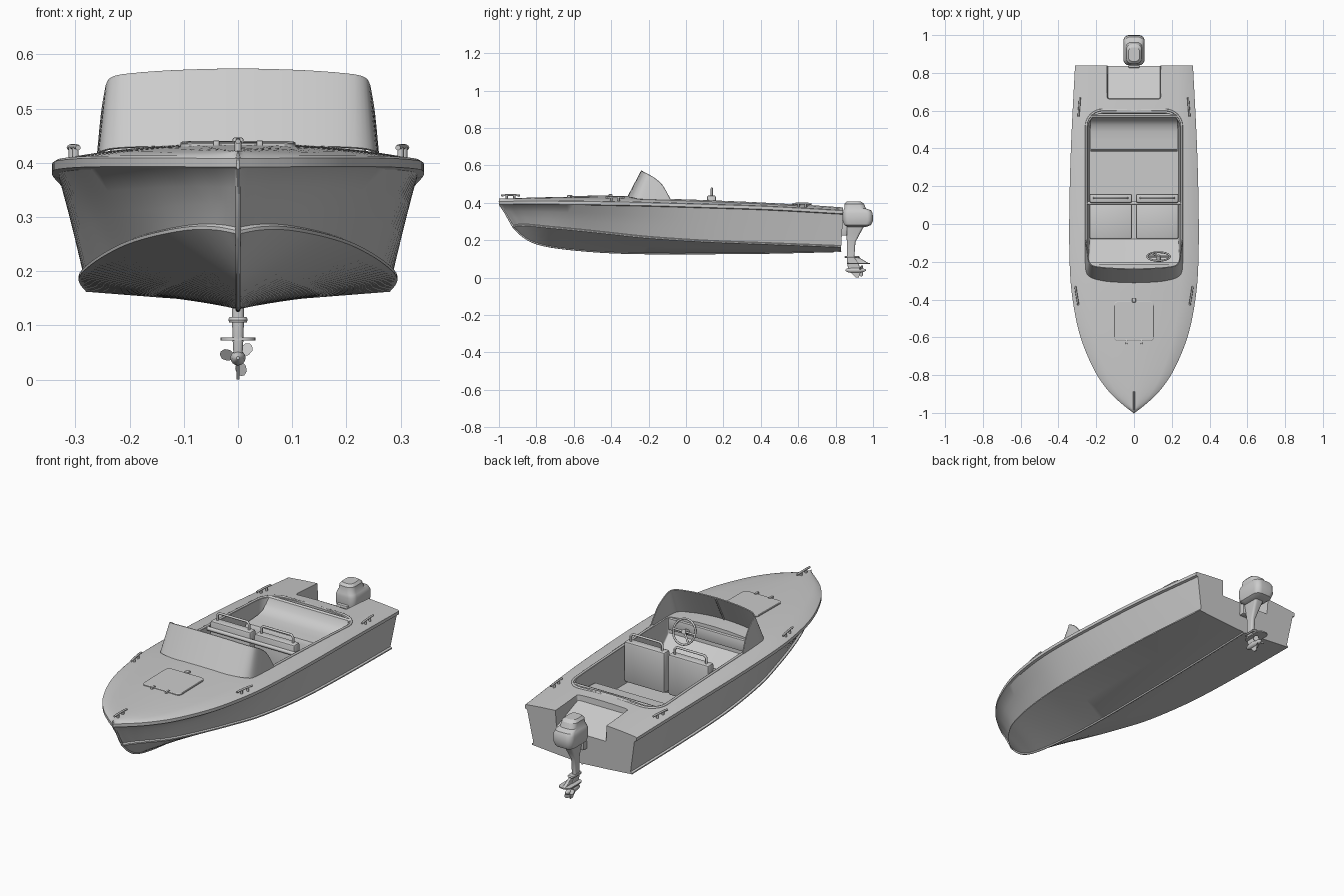
import bpy, bmesh, math
from mathutils import Vector, Euler

if "Cube" in bpy.data.objects:
    bpy.data.objects.remove(bpy.data.objects["Cube"])

# ---------- helpers ----------
def finish(ob, angle=32):
    bpy.ops.object.select_all(action='DESELECT')
    ob.select_set(True)
    bpy.context.view_layer.objects.active = ob
    if ob.type == 'CURVE':
        bpy.ops.object.convert(target='MESH')
    for m in list(ob.modifiers):
        bpy.ops.object.modifier_apply(modifier=m.name)
    bpy.ops.object.shade_smooth_by_angle(angle=math.radians(angle))
    return ob

def loft(name, rings, closed=True, caps=True, mods=()):
    bm = bmesh.new()
    R = [[bm.verts.new(p) for p in r] for r in rings]
    n = len(R[0])
    for a, b in zip(R, R[1:]):
        for i in range(n if closed else n - 1):
            j = (i + 1) % n
            bm.faces.new((a[i], a[j], b[j], b[i]))
    if caps:
        bm.faces.new(R[0]); bm.faces.new(R[-1][::-1])
    bmesh.ops.recalc_face_normals(bm, faces=bm.faces)
    me = bpy.data.meshes.new(name)
    bm.to_mesh(me); bm.free()
    ob = bpy.data.objects.new(name, me)
    bpy.context.collection.objects.link(ob)
    for kind, props in mods:
        m = ob.modifiers.new(kind, kind)
        for k, v in props.items():
            setattr(m, k, v)
    return finish(ob)

def box(name, x0, x1, y0, y1, z0, z1, bev=.004):
    ring = lambda z: [(x0, y0, z), (x1, y0, z), (x1, y1, z), (x0, y1, z)]
    return loft(name, [ring(z0), ring(z1)], mods=[('BEVEL', dict(width=bev, segments=2))])

def tube(name, pts, r, cyclic=False):
    cu = bpy.data.curves.new(name, 'CURVE')
    cu.dimensions = '3D'; cu.bevel_depth = r; cu.bevel_resolution = 2; cu.use_fill_caps = True
    s = cu.splines.new('POLY'); s.points.add(len(pts) - 1); s.use_cyclic_u = cyclic
    for p, q in zip(s.points, pts):
        p.co = (*q, 1)
    ob = bpy.data.objects.new(name, cu)
    bpy.context.collection.objects.link(ob)
    return finish(ob, 50)

def rrect(hx, y0, y1, z, rf, rb, n=6):
    pts = []
    for cx, cy, r, a0 in ((hx - rf, y0 + rf, rf, -90), (hx - rb, y1 - rb, rb, 0),
                          (rb - hx, y1 - rb, rb, 90), (rf - hx, y0 + rf, rf, 180)):
        for i in range(n + 1):
            a = math.radians(a0 + 90 * i / n)
            pts.append((cx + r * math.cos(a), cy + r * math.sin(a), z))
    return pts

# ---------- hull: sheer (y,x,z), chine (y,x,z), keel (y,z) per station ----------
S = [(-1.0, .003, .408, -.925, .003, .275, -.922, .268),
     (-.96, .055, .408, -.895, .042, .282, -.87, .22),
     (-.89, .130, .409, -.84, .090, .282, -.81, .187),
     (-.78, .207, .409, -.74, .148, .272, -.72, .165),
     (-.60, .283, .408, -.58, .200, .257, -.57, .147),
     (-.40, .325, .405, -.40, .240, .238, -.40, .135),
     (-.20, .341, .401, -.20, .272, .217, -.20, .130),
     (.10, .342, .392, .10, .292, .197, .10, .130),
     (.45, .332, .380, .45, .292, .183, .45, .133),
     (.84, .312, .358, .83, .280, .168, .83, .142)]

def spline(T, n=5):
    out = []
    for i in range(len(T) - 1):
        p = [T[max(i - 1, 0)], T[i], T[i + 1], T[min(i + 2, len(T) - 1)]]
        for k in range(n):
            t = k / n
            out.append(tuple(.5 * (2 * b + (c - a) * t + (2 * a - 5 * b + 4 * c - d) * t * t
                                   + (3 * b - a - 3 * c + d) * t ** 3) for a, b, c, d in zip(*p)))
    return out + [tuple(T[-1])]

ST = spline(S)
camber = lambda y: .010 + .020 * min(1, (y + 1) / .7) - .015 * max(0, y)

def deck_z(x, y):
    for a, b in zip(ST, ST[1:]):
        if y <= b[0]:
            break
    t = (y - a[0]) / (b[0] - a[0])
    xs, zs = a[1] + (b[1] - a[1]) * t, a[2] + (b[2] - a[2]) * t
    return zs + .004 + camber(y) * (1 - min(1, abs(x) / max(xs, .01)) ** 2)

rings = []
for ys, xs, zs, yc, xc, zc, yk, zk in ST:
    q = lambda x: max(x, .002)
    a, b = Vector((q(xc - .009), yc, zc + .004)), Vector((q(xs - .012), ys, zs - .02))
    flare = .010 * max(0, -yc)
    half = [Vector((0, yk, zk)), Vector((q(xc * .5), (yk + yc) / 2, (zk + zc) / 2 - .004)),
            Vector((q(xc), yc, zc - .006)), Vector((q(xc), yc, zc)), a]
    half += [a.lerp(b, f) + Vector((-min(flare, a.x * .2), 0, 0)) for f in (.35, .68)]
    half += [b, Vector((q(xs), ys, zs - .016)), Vector((q(xs), ys, zs)), Vector((q(xs - .006), ys, zs + .004))]
    half += [Vector((q(xs - .006) * f, ys, zs + .004 + camber(ys) * (1 - f * f))) for f in (.75, .5, .25, 0)]
    rings.append(half + [Vector((-p.x, p.y, p.z)) for p in half[-2:0:-1]])

# cockpit with sloped footwell, and motor well sloping down to the transom
cockpit = loft('cockpit_cutter', [rrect(.235, -.08, .57, .222, .01, .07), rrect(.243, -.21, .585, .34, .01, .08),
                                  rrect(.250, -.225, .6, .6, .02, .085)])
slope = lambda pts: [(x, y, .364 - .40 * (y - .66)) for x, y, _ in pts]
well = loft('well_cutter', [slope(rrect(.138, .664, .95, 0, .01, .01)), rrect(.146, .66, .95, .42, .01, .01)])
hull = loft('hull', rings, mods=[('BOOLEAN', dict(object=c, operation='DIFFERENCE', solver='EXACT'))
                                 for c in (cockpit, well)])
for c in (cockpit, well):
    bpy.data.objects.remove(c)

# keel strip along stem and bottom
tube('keel_strip', [(0, -.998, .41), (0, -.965, .345)] + [(0, s[6], s[7]) for s in ST], .005)

# coaming around the cockpit
arc = [p for p in rrect(.253, -.1, .604, 0, .01, .088) if p[1] > .4]
path = [(.253, y, 0) for y in (-.1, .05, .2, .35)] + arc + [(-.253, y, 0) for y in (.35, .2, .05, -.1)]
tube('cockpit_coaming', [(x, y, deck_z(x, y)) for x, y, _ in path], .006)

# ---------- windshield ----------
lo = [(0, -.312, .43), (.12, -.305, .43), (.20, -.291, .428), (.236, -.275, .425), (.252, -.25, .42),
      (.256, -.2, .418), (.257, -.15, .416), (.257, -.09, .412)]
hi = [(0, -.238, .571), (.12, -.234, .568), (.20, -.226, .562), (.228, -.215, .557), (.239, -.198, .548),
      (.244, -.165, .528), (.25, -.125, .49), (.257, -.085, .418)]
full = lambda h: [(-x, y, z) for x, y, z in h[:0:-1]] + h
lo, hi = spline(full(lo), 3), spline(full(hi), 3)
loft('windshield', [lo, hi], closed=False, caps=False, mods=[('SOLIDIFY', dict(thickness=.005, offset=0))])
tube('windshield_frame', hi, .003)
tube('windshield_mullion', [(0, -.306, .43), (0, -.234, .57)], .004)

# ---------- dash, steering wheel ----------
box('dashboard', -.24, .24, -.235, -.2, .36, .418)
C, rot = Vector((.13, -.172, .39)), Euler((math.radians(-68), 0, 0))
place = lambda x, y, z=0: C + rot.to_matrix() @ Vector((x, y, z))
tube('steering_wheel', [place(.06 * math.cos(i * math.pi / 16), .06 * math.sin(i * math.pi / 16))
                        for i in range(32)], .005, True)
tube('wheel_spokes', [place(-.058, 0), place(.058, 0)], .005)
tube('wheel_lower_spoke', [place(0, 0), place(-.035, .046)], .005)
tube('steering_column', [place(0, 0, .006), place(0, 0, -.05)], .012)

# ---------- seats ----------
for side, s in (('left', -1), ('right', 1)):
    xa, xb = sorted((s * .010, s * .236))
    box(side + '_seat_base', xa + .01, xb - .01, -.06, .12, .215, .265)
    box(side + '_seat_cushion', xa, xb, -.078, .12, .265, .292, .008)
    box(side + '_seat_back', xa, xb, .112, .160, .235, .440, .010)
    m = (xa + xb) / 2
    tube(side + '_seat_handle', [(m - .088, .138, .43), (m - .088, .138, .466), (m - .078, .138, .477),
         (m + .078, .138, .477), (m + .088, .138, .466), (m + .088, .138, .43)], .006)
tube('seat_cross_bar', [(-.26, .11, .400), (.26, .11, .400)], .010)
prof = [(.385, .215), (.385, .305), (.395, .322), (.44, .325), (.49, .328), (.525, .338), (.55, .358),
        (.563, .39), (.575, .395), (.585, .38), (.575, .215)]
loft('rear_bench', [[(x, y, z) for y, z in prof] for x in (-.23, .23)])

# ---------- foredeck hatch ----------
hz = lambda pts, d: [(x, y, deck_z(x, y) + d) for x, y, _ in pts]
base = rrect(.106, -.62, -.41, 0, .022, .022)
loft('deck_hatch', [hz(base, -.008), hz(base, .004), hz(rrect(.103, -.617, -.413, 0, .02, .02), .006)])
for s in (-1, 1):
    z = deck_z(.045, -.625)
    box('hatch_hinge', s * .04 - .006, s * .04 + .006, -.635, -.608, z - .005, z + .009, .003)
z = deck_z(0, -.4)
box('hatch_latch', -.010, .010, -.415, -.392, z - .005, z + .010, .003)

# ---------- cleats ----------
def cleat(name, x, y, dx=0., L=.05):
    z = deck_z(x, y)
    tube(name + '_bar', [(x - dx, y - L, z + .015), (x - dx * .6, y - L * .6, z + .017),
                         (x + dx * .6, y + L * .6, z + .017), (x + dx, y + L, z + .015)], .005)
    for t in (-.4, .4):
        tube(name + '_post', [(x + dx * t, y + L * t, z - .006), (x + dx * t, y + L * t, z + .016)], .006)

cleat('bow_cleat', 0, -.938)
for s in (-1, 1):
    cleat('fore_cleat', s * .303, -.38, s * .008)
    cleat('aft_cleat', s * .290, .62, -s * .004)

# ---------- outboard motor ----------
stack = lambda rows, r: [rrect(hx, a, b, z, min(r, hx * .8), min(r, hx * .8)) for hx, a, b, z in rows]
loft('motor_cowl', stack([(.032, .86, .96, .270), (.050, .845, .99, .282), (.056, .84, 1.0, .305),
     (.055, .84, .998, .345), (.050, .842, .990, .360), (.044, .846, .962, .370),
     (.041, .848, .952, .395), (.030, .86, .935, .407)], .03))
loft('motor_leg', stack([(.026, .855, .955, .280), (.019, .858, .93, .235), (.012, .86, .906, .19),
     (.011, .86, .900, .11), (.010, .862, .925, .075), (.008, .868, .93, .04)], .012))
loft('leg_collar', stack([(.016, .85, .925, .105), (.018, .848, .93, .11), (.016, .85, .925, .115)], .017))
loft('cavitation_plate', stack([(.032, .862, .985, .072), (.032, .862, .985, .078)], .028))
loft('leg_rear_fairing', stack([(.008, .88, .975, .078), (.007, .88, .93, .105)], .008))
circ = lambda r, y: [(r * math.cos(i * math.pi / 8), y, .04 + r * math.sin(i * math.pi / 8)) for i in range(16)]
loft('gearcase', [circ(r, y) for r, y in ((.003, .852), (.010, .862), (.014, .88), (.014, .92),
                                          (.011, .945), (.004, .962))])
loft('skeg', [[(x, .875, .035), (x, .93, .035), (x, .925, 0), (x, .908, 0)] for x in (-.0025, .0025)])
for k in range(3):
    a = math.radians(45 + 120 * k)
    u, v = Vector((math.cos(a), 0, math.sin(a))), Vector((-math.sin(a), 0, math.cos(a)))
    blade = []
    for r, w in ((.006, .006), (.018, .013), (.028, .012), (.034, .004)):
        c = Vector((0, .938, .04)) + u * r
        d = (v + Vector((0, .8, 0))).normalized() * w
        t = Vector((0, .0015, 0))
        blade.append([c - d - t, c + d - t, c + d + t, c - d + t])
    loft('propeller_blade', blade)
# clamp bracket on the transom
box('clamp_bracket', -.03, .03, .826, .862, .225, .31, .006)
